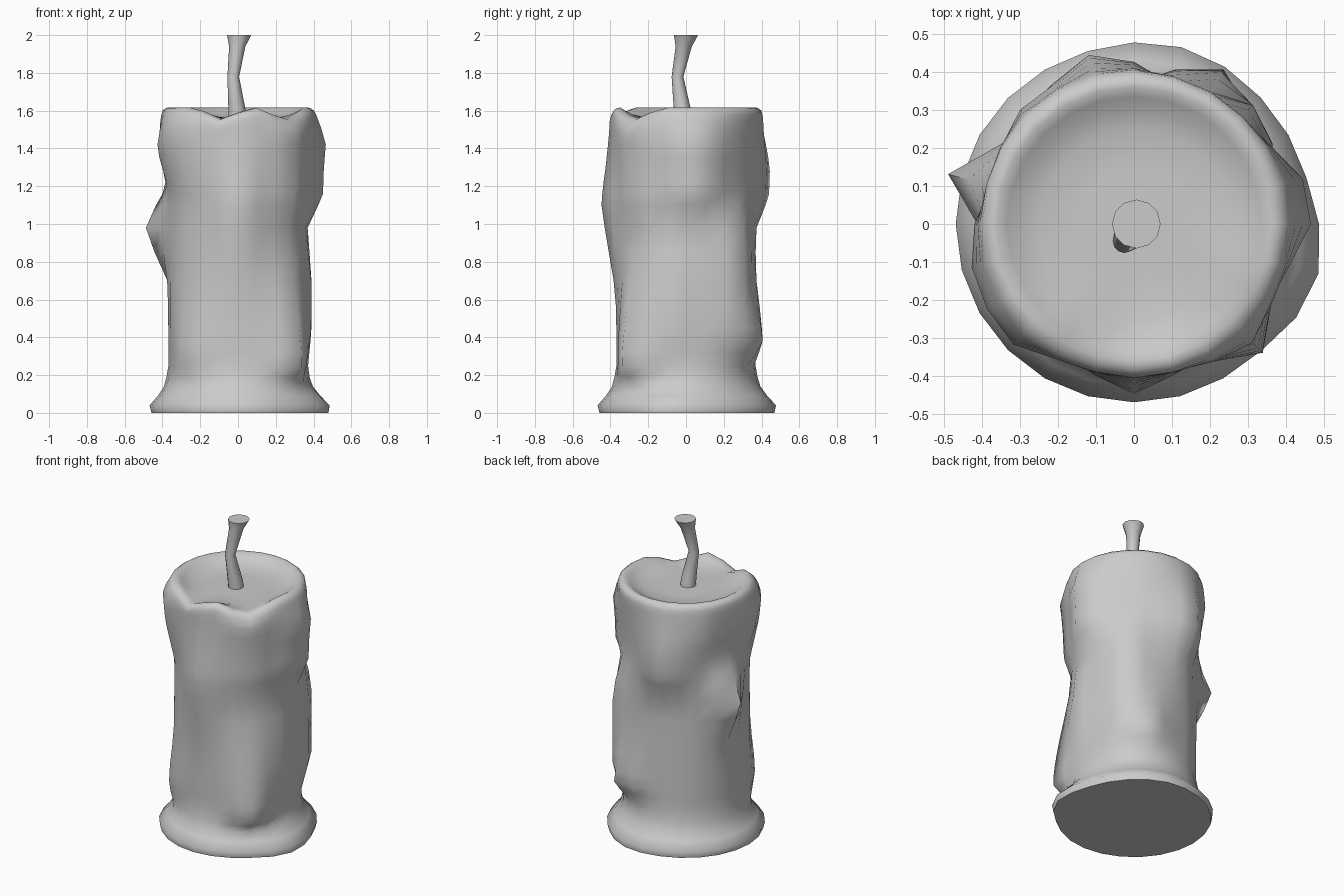
import bpy, bmesh
from math import radians, cos, sin, pi
from mathutils import Vector

if "Cube" in bpy.data.objects:
    bpy.data.objects.remove(bpy.data.objects["Cube"])

SIDES = 24


def smooth(t):
    t = max(0.0, min(1.0, t))
    return t * t * (3 - 2 * t)


def gap(a, b):
    return abs((a - b + 180) % 360 - 180)


def interp(pts, z):
    for (z0, r0), (z1, r1) in zip(pts, pts[1:]):
        if z <= z1:
            return r0 + (r1 - r0) * (z - z0) / (z1 - z0)
    return pts[-1][1]


def loft(name, rings, sharp):
    """Skin a list of rings and cap both ends."""
    bm = bmesh.new()
    loops = [[bm.verts.new(p) for p in ring] for ring in rings]
    n = len(rings[0])
    for a, b in zip(loops, loops[1:]):
        for i in range(n):
            j = (i + 1) % n
            bm.faces.new((a[i], a[j], b[j], b[i]))
    bm.faces.new(loops[0][::-1])
    bm.faces.new(loops[-1])
    me = bpy.data.meshes.new(name)
    bm.to_mesh(me)
    bm.free()
    ob = bpy.data.objects.new(name, me)
    bpy.context.collection.objects.link(ob)
    bpy.ops.object.select_all(action='DESELECT')
    ob.select_set(True)
    bpy.context.view_layer.objects.active = ob
    bpy.ops.object.shade_smooth_by_angle(angle=radians(sharp))
    return ob


# wax column profile (height, radius)
profile = [(0, .458), (.04, .468), (.09, .425), (.14, .392), (.23, .368),
           (.6, .37), (1.0, .368), (1.3, .378), (1.5, .395), (1.57, .403),
           (1.60, .397), (1.62, .375)]

# wax drips: angle, low and high end of the peak, bulge, half width, reach up, reach down
drips = [(165, .98, .98, .137, 24, .27, .34),
         (6, 1.16, 1.42, .082, 38, .20, .18),
         (105, 1.15, 1.28, .082, 34, .34, .20),
         (-90, 1.10, 1.10, .076, 30, .50, .52),
         (-45, .25, .30, .11, 28, .70, .12),
         (42, .45, .90, .074, 32, .30, .25),
         (62, .38, .38, .102, 26, .50, .15),
         (-15, .45, .70, .032, 35, .30, .25),
         (218, 1.38, 1.50, .06, 32, .12, .35),
         (225, .28, .35, .045, 28, .45, .12),
         (225, .45, 1.0, .014, 40, .20, .20),
         (135, 1.40, 1.42, .035, 26, .20, .38),
         (192, 1.38, 1.42, .055, 26, .20, .24),
         (-45, 1.12, 1.50, .045, 30, .12, .18)]

# spill notches in the rim: angle, depth, half width
notches = [(-47, .065, 30), (-104, .065, 26)]


def radius(a, z):
    r = interp(profile, z)
    bulge = 0
    for da, lo, hi, amp, w, up, down in drips:
        side = smooth(1 - gap(a, da) / w)
        tall = 1 - max(0, z - hi) / up - max(0, lo - z) / down
        tall = max(0, tall)
        bulge = max(bulge, amp * side * (.5 * tall + .5 * smooth(tall)))
    # flared foot is uneven
    foot = smooth(1 - z / .2)
    uneven = .038 * smooth(1 - gap(a, -17) / 35) + .014 * smooth(1 - gap(a, 75) / 40)
    return r + bulge + foot * uneven


def notch(a):
    return sum(d * smooth(1 - gap(a, na) / w) for na, d, w in notches)


heights = [0, .04, .09, .14, .19, .25, .32, .38, .45, .55, .70, .85, .98,
           1.1, 1.16, 1.22, 1.28, 1.35, 1.42, 1.5, 1.55, 1.58, 1.60, 1.615]
angles = [360 * i / SIDES for i in range(SIDES)]


def point(a, r, z):
    return Vector((r * cos(radians(a)), r * sin(radians(a)), z))


rings = [[point(a, radius(a, z), z - notch(a) * smooth((z - 1.42) / .19)) for a in angles]
         for z in heights]
# rounded rim and melted pool inside it
for r, z, k in [(.36, 1.617, .95), (.335, 1.602, .7), (.30, 1.583, .35),
                (.25, 1.567, .08), (.15, 1.563, 0), (.05, 1.565, 0)]:
    rings.append([point(a, r, z - notch(a) * k) for a in angles])
loft("candle_wax", rings, 68)

# bent wick with a flared tip
path = [(-.003, -.016, 1.55, .047), (-.006, -.02, 1.61, .045), (-.025, -.045, 1.78, .031),
        (-.004, -.012, 1.94, .043), (.006, 0, 2.0, .064)]
loft("wick", [[(x + r * cos(2 * pi * i / 12), y + r * sin(2 * pi * i / 12), z)
               for i in range(12)] for x, y, z, r in path], 40)
